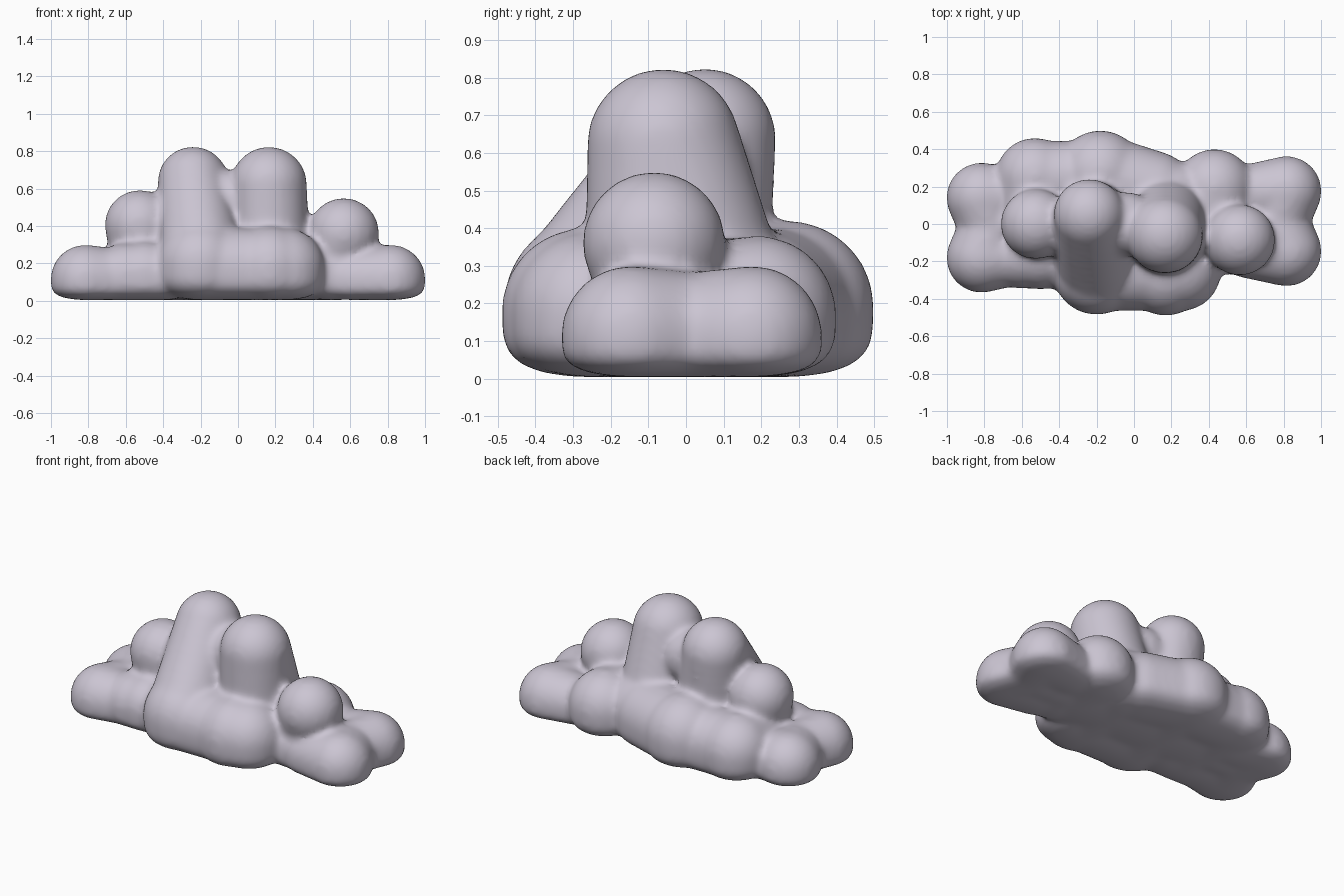
import bpy
import bmesh
from mathutils import Matrix, Vector

default_cube = bpy.data.objects.get("Cube")
if default_cube:
    bpy.data.objects.remove(default_cube, do_unlink=True)

FLOOR = 0.004
STEPS = 8
skin = bmesh.new()


def puff(centre, radius):
    """Add one round puff; a puff reaching the floor gets a full, flat base."""
    made = bmesh.ops.create_icosphere(skin, subdivisions=4, radius=radius,
                                      matrix=Matrix.Translation(centre))
    middle = centre[2]
    if middle - radius > FLOOR:
        return
    for vertex in made["verts"]:
        depth = (middle - vertex.co.z) / radius
        if depth > 0:
            vertex.co.z = middle - (middle - FLOOR) * min(depth, 1) ** 0.5


def sweep(start, start_radius, end, end_radius):
    """Blend from one puff to another with a close row of puffs."""
    start, end = Vector(start), Vector(end)
    for step in range(STEPS + 1):
        blend = step / STEPS
        puff(start.lerp(end, blend),
             start_radius + (end_radius - start_radius) * blend)


def lobe(x, y, radius):
    """Low puff resting on the floor and running back into the core."""
    height = radius - 0.04
    sweep((x, y, height), radius, (x, 0, height), radius * 0.9)


def ridge(start, end, radius):
    """Low bank joining neighbouring lobes, given as x, y points."""
    height = radius - 0.04
    sweep((*start, height), radius, (*end, height), radius)


def tall_puff(top, radius, feet, foot_radius):
    """Raised puff with columns down to each of its feet."""
    for foot in feet:
        sweep(top, radius, foot, foot_radius)


# Paired puffs at both ends, each pair slightly shifted in depth
end_radius = 0.188
end_height = end_radius * 0.6
for side, shift in ((1, 0.015), (-1, -0.02)):
    front_end = Vector((side * 0.815, shift - 0.16, end_height))
    back_end = Vector((side * 0.815, shift + 0.16, end_height))
    middle = (front_end + back_end) / 2
    middle.x -= side * 0.05
    for end in (front_end, back_end):
        inner = Vector((end.x * 0.75, end.y * 0.9, end_height))
        sweep(end, end_radius, middle, end_radius * 0.9)
        sweep(end, end_radius, inner, end_radius * 0.85)

# Low core filling the middle
core_height = 0.12
for side in (-1, 1):
    sweep((0, 0, core_height), 0.25, (side * 0.4, 0, core_height), 0.25)
    sweep((0, 0, core_height), 0.15, (side * 0.7, 0, core_height), 0.15)

# Lobes and banks along the back
lobe(x=-0.53, y=0.25, radius=0.21)
lobe(x=-0.18, y=0.27, radius=0.23)
lobe(x=0.2, y=0.12, radius=0.22)
lobe(x=0.43, y=0.19, radius=0.21)
ridge(start=(-0.53, 0.24), end=(-0.18, 0.24), radius=0.205)
ridge(start=(-0.18, 0.26), end=(0.1, 0.17), radius=0.22)

# Lobes and banks along the front
lobe(x=-0.5, y=-0.17, radius=0.18)
lobe(x=-0.2, y=-0.25, radius=0.235)
lobe(x=0.17, y=-0.27, radius=0.22)
lobe(x=0.5, y=-0.1, radius=0.17)
ridge(start=(-0.6, -0.17), end=(-0.4, -0.17), radius=0.175)
ridge(start=(-0.2, -0.25), end=(0.25, -0.25), radius=0.215)

# Two tall puffs in the middle, with a saddle between them
tall_puff(top=(-0.24, 0.05, 0.635), radius=0.19,
          feet=[(-0.2, -0.2, 0.27), (-0.2, 0, 0.2)], foot_radius=0.22)
tall_puff(top=(0.165, -0.06, 0.62), radius=0.204,
          feet=[(0.17, -0.06, 0.25), (0.17, 0.02, 0.35)], foot_radius=0.21)
puff(centre=(-0.04, 0, 0.53), radius=0.17)

# Shoulder puffs beside them
tall_puff(top=(-0.525, 0, 0.405), radius=0.188,
          feet=[(-0.5, 0, 0.2)], foot_radius=0.17)
tall_puff(top=(0.565, -0.085, 0.36), radius=0.19,
          feet=[(0.5, -0.06, 0.2)], foot_radius=0.16)

cloud_mesh = bpy.data.meshes.new("cloud")
skin.to_mesh(cloud_mesh)
skin.free()
cloud = bpy.data.objects.new("cloud", cloud_mesh)
bpy.context.collection.objects.link(cloud)

# Fuse all the puffs into one soft skin
fuse = cloud.modifiers.new("fuse puffs", 'REMESH')
fuse.mode = 'VOXEL'
fuse.voxel_size = 0.018
fuse.use_smooth_shade = True
soften = cloud.modifiers.new("soften seams", 'SMOOTH')
soften.factor = 0.5
soften.iterations = 12

# Pale lilac grey all over
pale_lilac = (0.6, 0.56, 0.65, 1)
material = bpy.data.materials.new("pale lilac grey")
material.use_nodes = True
material.diffuse_color = pale_lilac
shader = material.node_tree.nodes["Principled BSDF"]
shader.inputs["Base Color"].default_value = pale_lilac
cloud_mesh.materials.append(material)
